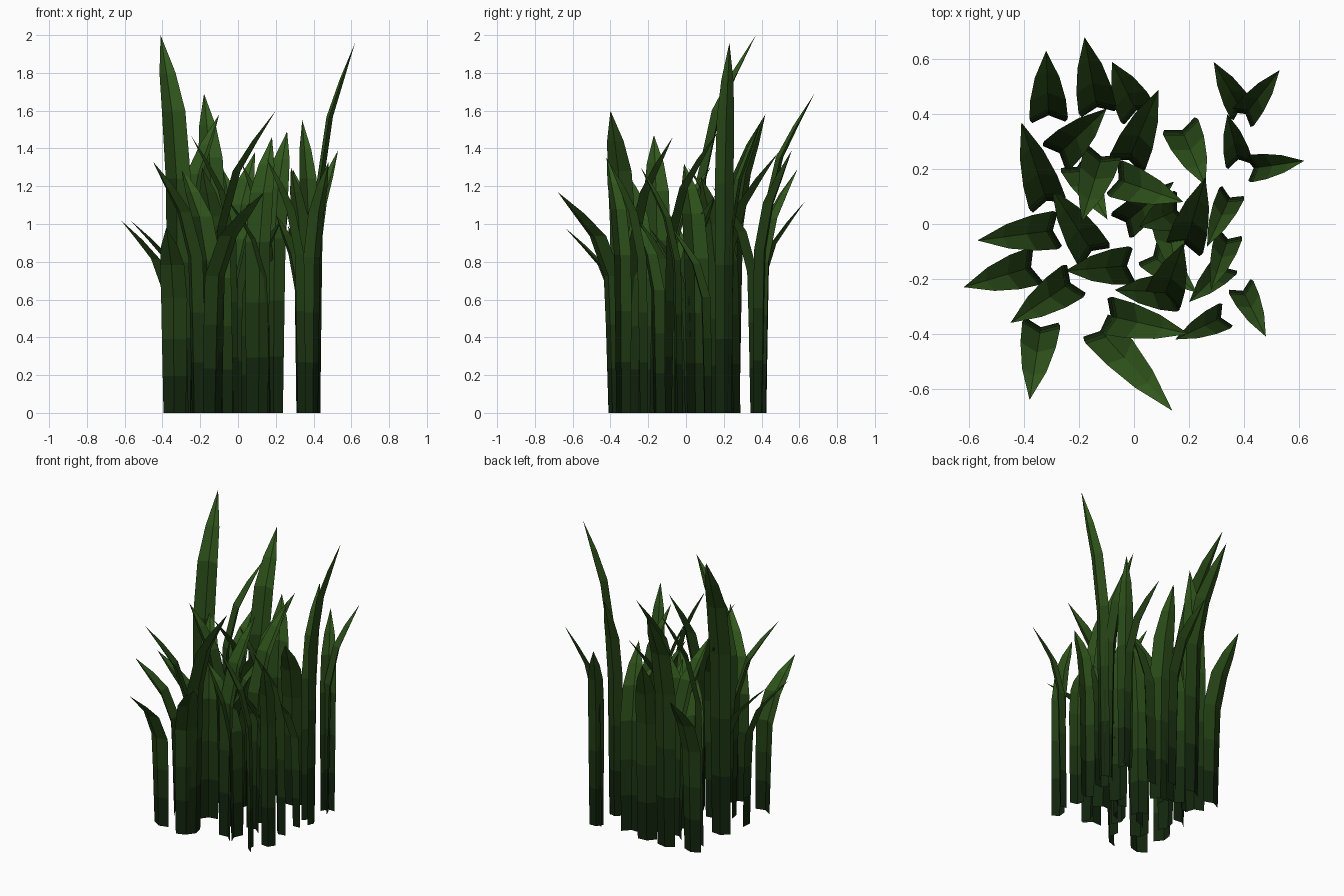
import bpy, math, random
from mathutils import Vector

random.seed(4)


def material(name, rgb):
    m = bpy.data.materials.new(name)
    m.diffuse_color = (*rgb, 1)
    return m


# height fraction, share of the lean, width factor of each ring
RINGS = [(0.0, 0.0, 0.86), (0.2, 0.015, 0.91), (0.4, 0.03, 0.96), (0.62, 0.06, 1.0),
         (0.80, 0.31, 0.93), (0.9, 0.63, 0.64)]

# one green per band, dark at the root and lighter at the tip
DARK, LIGHT = Vector((0.006, 0.018, 0.004)), Vector((0.032, 0.098, 0.012))
MATS = [material(f"grass_green_{i + 1}", DARK.lerp(LIGHT, i / 5)) for i in range(6)]


def blade(name, base, tip, height, width):
    """Single folded leaf: upright stalk, bends outward and a pointed tip."""
    base, tip = Vector(base), Vector(tip)
    lean = tip - base
    fwd = lean.normalized()
    side = Vector((-fwd.y, fwd.x))
    verts, faces = [], []
    for h, f, w in RINGS:
        c = base + lean * f
        for s in (-1, 0, 1):
            p = c + side * (s * w * width / 2) + fwd * (0.03 * w * (s == 0))
            verts.append((p.x, p.y, h * height))
    verts.append((tip.x, tip.y, height))
    for i in range(len(RINGS) - 1):
        for k in (0, 1):
            a = 3 * i + k
            faces.append((a, a + 1, a + 4, a + 3))
    n = len(verts) - 1
    faces += [(n - 3, n - 2, n), (n - 2, n - 1, n)]
    me = bpy.data.meshes.new(name)
    me.from_pydata(verts, [], faces)
    for m in MATS:
        me.materials.append(m)
    for i, p in enumerate(me.polygons):
        p.material_index = i // 2
    ob = bpy.data.objects.new(name, me)
    bpy.context.collection.objects.link(ob)


# placed blades: base x, y, tip x, y, height
BLADES = [
    (-.31, .37, -.32, .63, 1.12), (-.13, .40, -.18, .68, 1.69),
    (.02, .39, -.08, .59, 1.29), (-.03, .21, .09, .49, 1.38),
    (-.29, .24, -.10, .42, 1.58), (-.31, .06, -.41, .37, 2.0),
    (-.27, -.02, -.57, -.06, 1.02), (-.35, -.15, -.62, -.23, 1.02),
    (-.21, -.20, -.45, -.36, 1.33), (-.335, -.35, -.38, -.64, .98),
    (-.14, -.37, .14, -.68, 1.17), (-.11, -.33, .20, -.40, 1.60),
    (.34, -.33, .15, -.42, 1.35), (.385, -.22, .48, -.41, 1.33),
    (.41, .20, .62, .23, 1.96), (.39, .38, .53, .56, 1.39),
    (.40, .40, .29, .59, 1.29), (.385, .21, .34, .40, 1.55),
    (.165, .365, .26, .14, 1.20), (-.11, .27, -.19, .01, 1.30),
    (-.08, .17, .18, .08, 1.25), (-.14, -.12, -.30, .13, 1.30),
    (.0, -.15, -.25, -.17, 1.47), (.18, .06, .02, -.01, 1.32),
    (.18, -.10, .26, .17, 1.49), (.35, -.03, .28, -.24, 1.30),
    (.10, -.29, .18, -.07, 1.46), (.17, -.25, -.07, -.24, 1.15),
]
for i, (x, y, tx, ty, h) in enumerate(BLADES):
    blade(f"grass_blade_{i + 1}", (x, y), (tx, ty), h, 0.14 if x < 0.3 else 0.1)

# shorter filler blades in the crowded middle
for i, (x, y) in enumerate([(.12, .02), (.36, .12), (.345, -.14), (-.05, -.01),
                            (-.22, .23), (.05, -.10)]):
    a = math.radians((-80, -115, -135, 40, -60, -40)[i])
    d = random.uniform(0.2, 0.26)
    blade(f"filler_blade_{i + 1}", (x, y), (x + d * math.cos(a), y + d * math.sin(a)),
          random.uniform(0.95, 1.2), 0.12 if x < 0.3 else 0.1)
